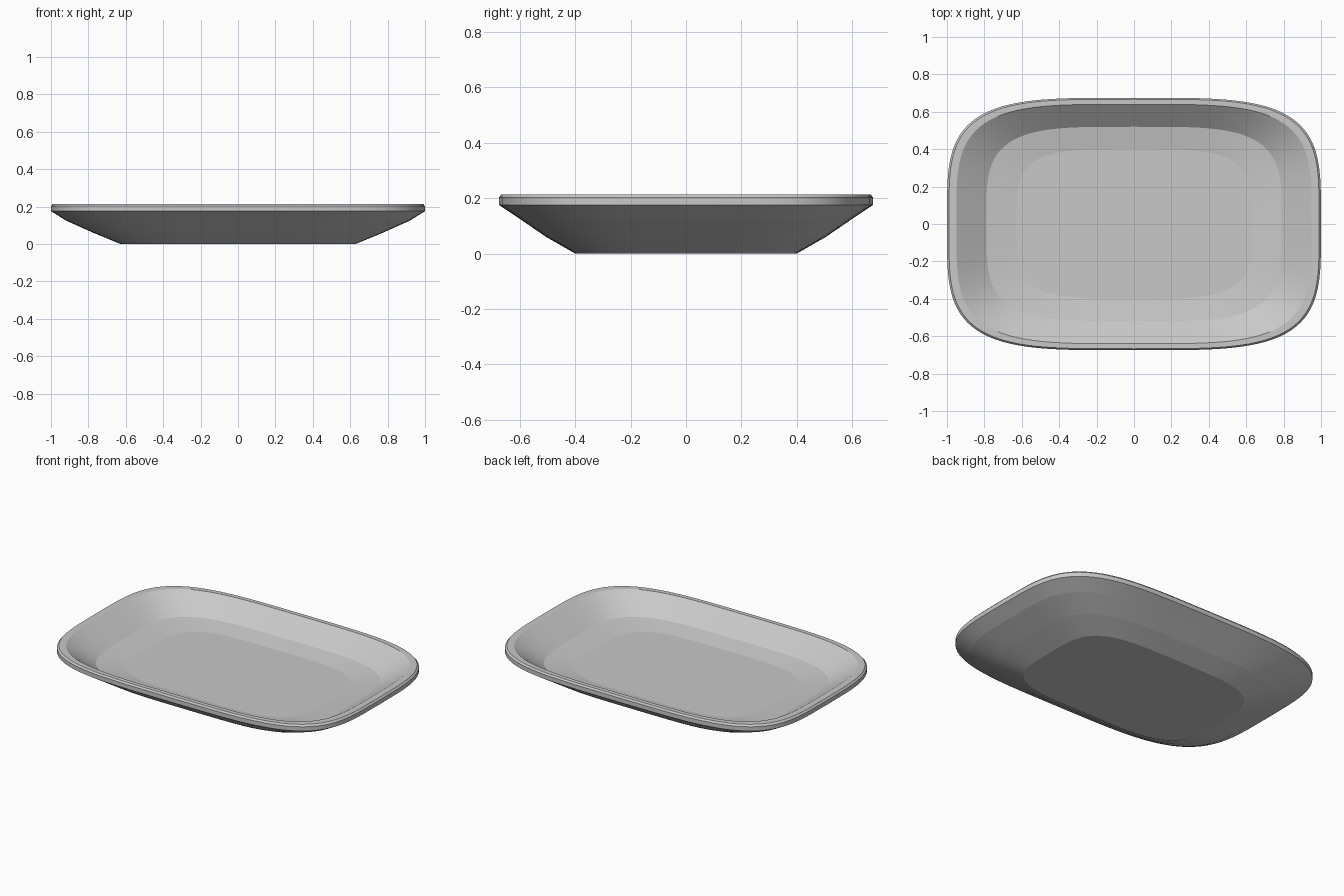
import bpy, bmesh, math

cube = bpy.data.objects.get("Cube")
if cube:
    bpy.data.objects.remove(cube, do_unlink=True)

SEGMENTS = 96

# Cross-section from underside to inner floor: half length, half width, height
PROFILE = [
    (0.63, 0.40, 0.0),
    (0.775, 0.505, 0.06),
    (0.92, 0.60, 0.125),
    (1.0, 0.675, 0.175),
    (1.0, 0.675, 0.202),
    (0.99, 0.667, 0.213),
    (0.95, 0.64, 0.213),
    (0.79, 0.52, 0.11),
    (0.63, 0.40, 0.09),
]


def soft_root(v):
    return math.copysign(math.sqrt(abs(v)), v)


def ring(bm, half_x, half_y, z):
    """Rounded-rectangle loop of vertices."""
    angles = [2 * math.pi * i / SEGMENTS for i in range(SEGMENTS)]
    return [bm.verts.new((half_x * soft_root(math.cos(a)),
                          half_y * soft_root(math.sin(a)), z)) for a in angles]


# Glazed grey material
grey = bpy.data.materials.new("light_grey")
grey.use_nodes = True
colour = (0.58, 0.58, 0.58, 1.0)
grey.diffuse_color = colour
grey.node_tree.nodes["Principled BSDF"].inputs["Base Color"].default_value = colour

# Tray body: skin the rings, then cap underside and floor
bm = bmesh.new()
rings = [ring(bm, *row) for row in PROFILE]
for low, high in zip(rings, rings[1:]):
    for i in range(SEGMENTS):
        j = (i + 1) % SEGMENTS
        bm.faces.new((low[i], low[j], high[j], high[i]))
bm.faces.new(rings[0][::-1])
bm.faces.new(rings[-1])
bm.normal_update()

# Smooth around the corners, crisp between the bands
for face in bm.faces:
    face.smooth = True
for loop in rings:
    for i in range(SEGMENTS):
        bm.edges.get((loop[i], loop[(i + 1) % SEGMENTS])).smooth = False

mesh = bpy.data.meshes.new("tray")
bm.to_mesh(mesh)
bm.free()
mesh.materials.append(grey)
tray = bpy.data.objects.new("tray", mesh)
bpy.context.collection.objects.link(tray)
